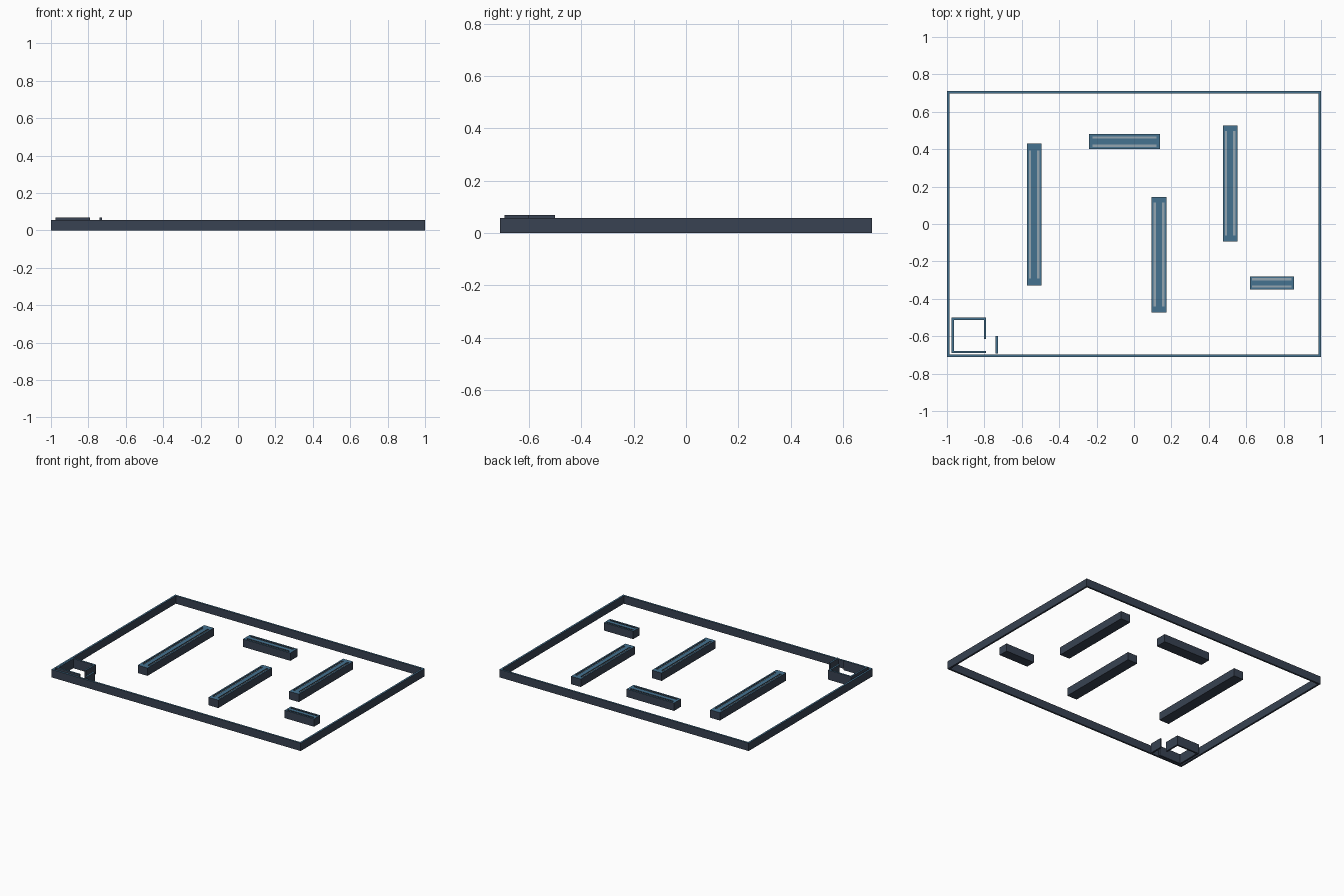
import bpy, bmesh

if "Cube" in bpy.data.objects:
    bpy.data.objects.remove(bpy.data.objects["Cube"])


def material(name, rgb):
    m = bpy.data.materials.new(name)
    m.diffuse_color = (*rgb, 1)
    m.use_nodes = True
    m.node_tree.nodes["Principled BSDF"].inputs["Base Color"].default_value = m.diffuse_color
    return m


MATS = [material("dark_slate", (0.04, 0.055, 0.085)),
        material("blue_top", (0.06, 0.17, 0.28)),
        material("pale_strip", (0.3, 0.38, 0.44))]


def plan_block(name, xs, ys, height, keep=lambda i, j: True,
               groove=lambda i, j: False, depth=0.006):
    """Extrude the kept cells of a plan grid, then sink the groove cells."""
    bm = bmesh.new()
    v = [[bm.verts.new((x, y, 0)) for y in ys] for x in xs]
    grooves, base = [], []
    for i in range(len(xs) - 1):
        for j in range(len(ys) - 1):
            if keep(i, j):
                f = bm.faces.new((v[i][j], v[i+1][j], v[i+1][j+1], v[i][j+1]))
                base.append(f)
                if groove(i, j):
                    c = f.calc_center_median()
                    grooves.append((c.x, c.y))
    r = bmesh.ops.extrude_face_region(bm, geom=base, use_keep_orig=True)
    for e in r["geom"]:
        if isinstance(e, bmesh.types.BMVert):
            e.co.z = height
    top = [f for f in r["geom"] if isinstance(f, bmesh.types.BMFace)]
    sunk = [f for f in top if any(
        abs(f.calc_center_median().x - x) + abs(f.calc_center_median().y - y) < 1e-4
        for x, y in grooves)]
    if sunk:
        r = bmesh.ops.extrude_face_region(bm, geom=sunk)
        for e in r["geom"]:
            if isinstance(e, bmesh.types.BMVert):
                e.co.z = height - depth
        bmesh.ops.delete(bm, geom=[f for f in sunk if f.is_valid], context="FACES")
    loose = [p for p in bm.verts if not p.link_faces]
    bmesh.ops.delete(bm, geom=loose, context="VERTS")
    bmesh.ops.recalc_face_normals(bm, faces=bm.faces)
    for f in bm.faces:
        if f.normal.z > 0.5:
            z = f.calc_center_median().z
            f.material_index = 1 if z > height - depth / 2 else 2
    me = bpy.data.meshes.new(name)
    bm.to_mesh(me)
    bm.free()
    for m in MATS:
        me.materials.append(m)
    bpy.context.collection.objects.link(bpy.data.objects.new(name, me))


def fractions(a, b, parts):
    return [a + (b - a) * t for t in parts]


H, T = 0.057, 0.013

# perimeter wall
plan_block("outer_wall", [-1, -1 + T, 1 - T, 1], [-0.71, -0.71 + T, 0.71 - T, 0.71], H,
           keep=lambda i, j: (i, j) != (1, 1))

# corner office with a doorway in its right wall, and the open door
plan_block("office_wall", [-0.975, -0.963, -0.802, -0.79],
           [-0.69, -0.678, -0.615, -0.512, -0.50], 0.069,
           keep=lambda i, j: (i in (0, 2) or j in (0, 3)) and (i, j) != (2, 1))
plan_block("office_screen", [-0.74, -0.728], [-0.693, -0.60], 0.069)

# display shelves: x range, y range
SHELVES = [(-0.573, -0.495, -0.33, 0.43), (-0.24, 0.14, 0.40, 0.48),
           (0.094, 0.173, -0.473, 0.145), (0.475, 0.553, -0.093, 0.527),
           (0.62, 0.855, -0.35, -0.28)]
ACROSS = [0, 0.14, 0.30, 0.70, 0.86, 1]
ALONG = [0, 0.05, 0.95, 1]
for n, (x0, x1, y0, y1) in enumerate(SHELVES, 1):
    if x1 - x0 > y1 - y0:
        plan_block(f"shelf_{n}", fractions(x0, x1, ALONG), fractions(y0, y1, ACROSS), H,
                   groove=lambda i, j: i == 1 and j in (1, 3))
    else:
        plan_block(f"shelf_{n}", fractions(x0, x1, ACROSS), fractions(y0, y1, ALONG), H,
                   groove=lambda i, j: j == 1 and i in (1, 3))
